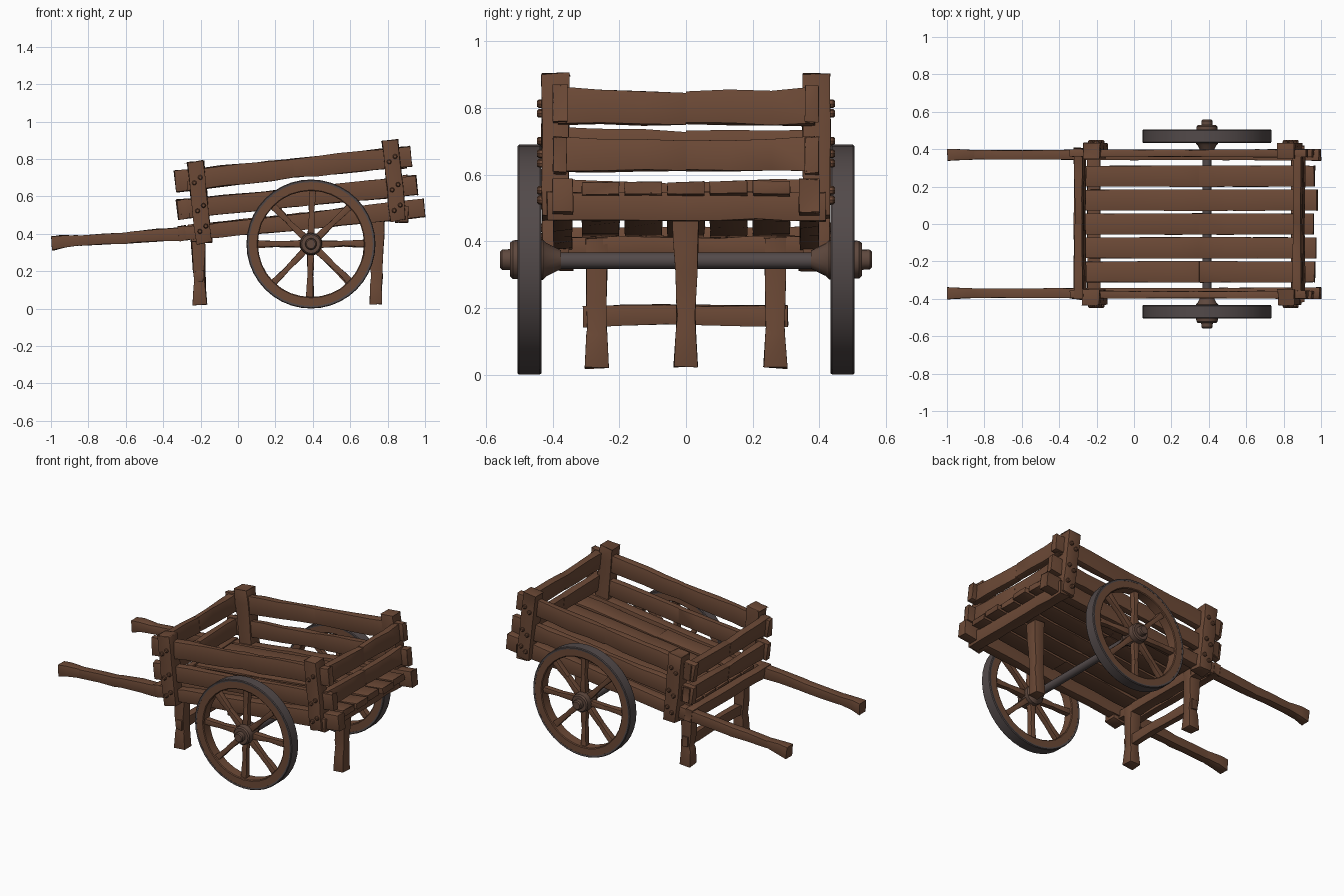
import bpy, bmesh, math, random
from mathutils import Vector as V

if "Cube" in bpy.data.objects:
    bpy.data.objects.remove(bpy.data.objects["Cube"])

random.seed(7)

def mat(name, col):
    m = bpy.data.materials.new(name)
    m.diffuse_color = (*col, 1)
    m.use_nodes = True
    m.node_tree.nodes["Principled BSDF"].inputs["Base Color"].default_value = m.diffuse_color
    return m

WOOD = mat("brown wood", (0.150, 0.067, 0.037))
HUBWOOD = mat("dark worn wood", (0.115, 0.066, 0.048))
IRON = mat("grey iron", (0.085, 0.068, 0.068))

def finish(name, bm, m, angle=32):
    bmesh.ops.recalc_face_normals(bm, faces=bm.faces)
    me = bpy.data.meshes.new(name)
    bm.to_mesh(me)
    bm.free()
    me.materials.append(m)
    me.shade_smooth()
    me.set_sharp_from_angle(angle=math.radians(angle))
    ob = bpy.data.objects.new(name, me)
    bpy.context.collection.objects.link(ob)
    return ob

def beam(name, stations, side, m=WOOD, segs=8, jit=0.004, bev=0.009):
    """Hand-cut timber: stations = (centre, width along side, height)."""
    st = [(V(c), w, h) for c, w, h in stations]
    axis = (st[-1][0] - st[0][0]).normalized()
    side = V(side).normalized()
    up = axis.cross(side).normalized()
    total = (st[-1][0] - st[0][0]).length
    ts = [(c - st[0][0]).dot(axis) / total for c, _, _ in st]
    bm = bmesh.new()
    rings = []
    allt = sorted(set([i / segs for i in range(segs + 1)] + ts))
    for t in allt:
        k = max(i for i in range(len(ts) - 1) if ts[i] <= t + 1e-6)
        f = min(1, max(0, (t - ts[k]) / (ts[k + 1] - ts[k])))
        c = st[k][0].lerp(st[k + 1][0], f)
        w = st[k][1] * (1 - f) + st[k + 1][1] * f
        h = st[k][2] * (1 - f) + st[k + 1][2] * f
        wob = up * random.uniform(-jit, jit) * 0.6
        ring = []
        for a, b in ((-1, -1), (1, -1), (1, 1), (-1, 1)):
            p = c + wob + side * (a * w / 2 + random.uniform(-jit, jit) * 0.5)
            p += up * (b * h / 2 + random.uniform(-jit, jit))
            if t in (0, 1):
                p += axis * random.uniform(-jit, jit) * 1.3
            ring.append(bm.verts.new(p))
        rings.append(ring)
    for r0, r1 in zip(rings, rings[1:]):
        for i in range(4):
            j = (i + 1) % 4
            bm.faces.new((r0[i], r0[j], r1[j], r1[i]))
    bm.faces.new(rings[0])
    bm.faces.new(rings[-1])
    bmesh.ops.recalc_face_normals(bm, faces=bm.faces)
    edges = [e for e in bm.edges if e.calc_face_angle(0) > 0.7]
    bmesh.ops.bevel(bm, geom=edges, offset=bev, segments=2, profile=0.5,
                    affect='EDGES', clamp_overlap=True)
    return finish(name, bm, m)

def lathe(name, profile, centre, m, n=32, closed=False, jit=0.0):
    """Revolve (radius, y) points about a y-parallel axis."""
    bm = bmesh.new()
    c = V(centre)
    rows = []
    for i in range(n):
        a = 2 * math.pi * i / n
        k = 1 + random.uniform(-jit, jit)
        rows.append([bm.verts.new(c + V((r * k * math.cos(a), y, r * k * math.sin(a))))
                     for r, y in profile])
    cnt = len(profile)
    for i in range(n):
        r0, r1 = rows[i], rows[(i + 1) % n]
        for j in range(cnt if closed else cnt - 1):
            k = (j + 1) % cnt
            bm.faces.new((r0[j], r0[k], r1[k], r1[j]))
    bmesh.ops.remove_doubles(bm, verts=bm.verts, dist=1e-5)
    return finish(name, bm, m)

SL = 0.108                       # slope of the bed
def bed(x, off=0.0):             # height of the bed line at x
    return 0.43 + SL * x + off
X, Y = (1, 0, 0), (0, 1, 0)

for s, tag in ((-1, "front"), (1, "back")):
    # long shaft ending in the handle
    y = s * 0.37
    beam(f"shaft_{tag}", [((-0.995, y, 0.35), 0.064, 0.076), ((-0.94, y, 0.358), 0.058, 0.066),
                          ((-0.85, y, 0.364), 0.05, 0.052), ((-0.6, y, 0.377), 0.05, 0.058),
                          ((-0.33, y, 0.398), 0.055, 0.07), ((-0.1, y, bed(-0.1)), 0.056, 0.078),
                          ((0.5, y, bed(0.5)), 0.056, 0.09), ((0.995, y, bed(1)), 0.062, 0.1)],
         Y, segs=14, jit=0.003)
    # two side boards
    y = s * 0.378
    beam(f"side_board_middle_{tag}", [((-0.325, y, 0.528), 0.04, 0.105), ((0.3, y, 0.592), 0.036, 0.095),
                                      ((0.955, y, 0.66), 0.042, 0.105)], Y, segs=10)
    beam(f"side_board_top_{tag}", [((-0.335, y, 0.68), 0.04, 0.115), ((0.3, y, 0.75), 0.036, 0.1),
                                   ((0.925, y, 0.815), 0.042, 0.11)], Y, segs=10)
    # corner posts with pegs
    for xb, zb, xt, zt, end in ((-0.18, 0.35, -0.23, 0.785, "rear"), (0.858, 0.47, 0.812, 0.9, "nose")):
        beam(f"post_{end}_{tag}", [((xb, s * 0.392, zb), 0.08, 0.085), ((xt, s * 0.392, zt), 0.084, 0.088)],
             Y, segs=5, bev=0.011)
        for off in (0.015, 0.125, 0.275):
            z = bed(xb, off)
            x = xb + (xt - xb) * (z - zb) / (zt - zb)
            for dx in (-0.015, 0.017):
                o = s * 0.43
                lathe(f"peg_{end}_{tag}", [(0.013, 0), (0.013, s * 0.012), (0.008, s * 0.018), (0, s * 0.018)],
                      (x + dx, o, z + dx * 0.9), WOOD, n=8)

    # wheel
    wc = (0.39, s * 0.47, 0.345)
    lathe(f"wheel_felloe_{tag}", [(0.284, -0.03), (0.289, -0.034), (0.335, -0.034),
                                  (0.335, 0.034), (0.289, 0.034), (0.284, 0.03)],
          wc, WOOD, closed=True, jit=0.004)
    lathe(f"wheel_tyre_{tag}", [(0.331, -0.035), (0.341, -0.036), (0.345, -0.031),
                                (0.345, 0.031), (0.341, 0.036), (0.331, 0.035)],
          wc, IRON, n=40, closed=True)
    for i in range(8):
        a = i * math.pi / 4 + random.uniform(-0.03, 0.03)
        d = V((math.cos(a), 0, math.sin(a)))
        c = V(wc)
        beam(f"spoke_{tag}_{i + 1}", [(c + d * 0.04, 0.036, 0.038), (c + d * 0.17, 0.032, 0.027),
                                      (c + d * 0.295, 0.036, 0.036)], Y, segs=4, jit=0.002, bev=0.006)
    lathe(f"hub_{tag}", [(0, s * 0.088), (0.024, s * 0.088), (0.03, s * 0.082), (0.031, s * 0.058),
                         (0.05, s * 0.058), (0.057, s * 0.05), (0.061, 0), (0.06, s * -0.04),
                         (0.05, s * -0.05), (0.028, s * -0.095), (0, s * -0.095)],
          wc, HUBWOOD, n=16, jit=0.02)

    # rear leg
    y = s * 0.268
    beam(f"rear_leg_{tag}", [((-0.203, y, 0.022), 0.072, 0.075), ((-0.205, y, 0.14), 0.058, 0.06),
                             ((-0.215, y, 0.41), 0.066, 0.076)], Y, segs=4)

# axle
lathe("axle", [(0, -0.45), (0.025, -0.45), (0.025, 0.45), (0, 0.45)], (0.39, 0, 0.342), IRON, n=12)

# floor planks
for i in range(5):
    y = (i - 2) * 0.128
    e = random.uniform(-0.012, 0.008)
    beam(f"floor_plank_{i + 1}", [((-0.265, y, bed(-0.265, 0.026)), 0.11, 0.036),
                                  ((0.35, y, bed(0.35, 0.026)), 0.114, 0.034),
                                  ((0.972 + e, y, bed(0.972, 0.026)), 0.112, 0.036)], Y, segs=8, jit=0.003)

# cross bars under the floor
beam("cross_bar_nose", [((0.875, -0.42, 0.506), 0.07, 0.085), ((0.875, 0.42, 0.506), 0.07, 0.085)], X)
beam("cross_bar_rear", [((-0.215, -0.39, 0.386), 0.07, 0.055), ((-0.215, 0.39, 0.386), 0.07, 0.055)], X)

# end boards
for n, x, z, h, w in (("nose_board_middle", 0.888, 0.662, 0.1, 0.385), ("nose_board_top", 0.875, 0.803, 0.11, 0.385),
                      ("rear_board_middle", -0.283, 0.535, 0.1, 0.405), ("rear_board_top", -0.293, 0.685, 0.105, 0.405)):
    beam(n, [((x, -w, z), 0.045, h), ((x, 0, z - 0.005), 0.04, h - 0.014), ((x, w, z), 0.045, h)],
         (1, 0, SL), segs=6)
# low board closing the rear of the bed
beam("rear_board_low", [((-0.296, -0.4, 0.402), 0.045, 0.075), ((-0.296, 0.4, 0.402), 0.045, 0.075)], (1, 0, SL), segs=6)

# stretcher between the rear legs, and the single nose leg
beam("leg_stretcher", [((-0.205, -0.305, 0.176), 0.04, 0.06), ((-0.205, 0.305, 0.176), 0.04, 0.06)], X, segs=5)
beam("nose_leg", [((0.738, 0, 0.022), 0.074, 0.074), ((0.74, 0, 0.18), 0.056, 0.06),
                  ((0.752, 0, 0.50), 0.082, 0.066)], Y, segs=5)
